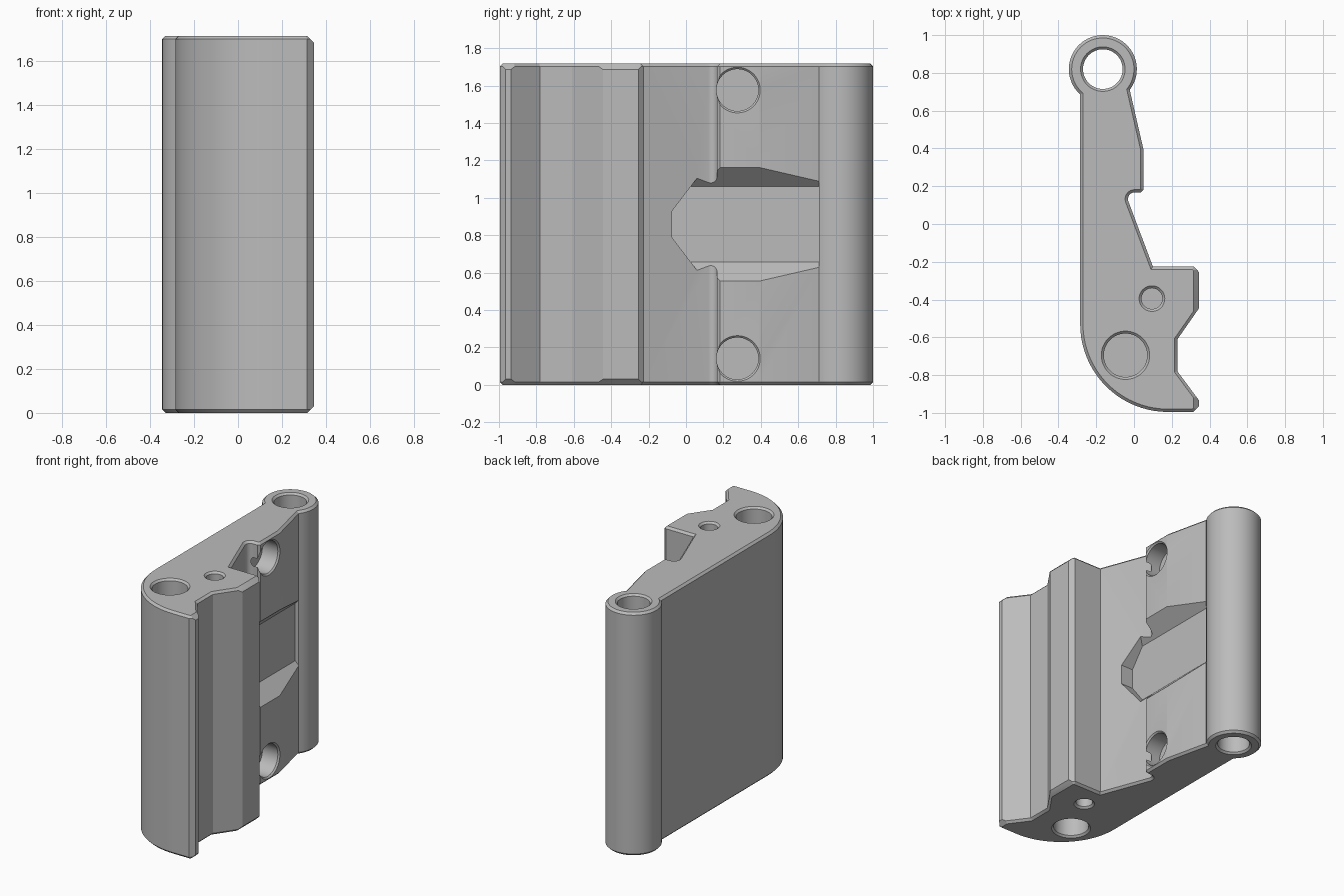
import bpy, bmesh
from math import sin, cos, radians
from mathutils import Vector

H = 1.717          # height of the extrusion
MID = H / 2
EDGE = 0.015       # chamfer on both ends

if "Cube" in bpy.data.objects:
    bpy.data.objects.remove(bpy.data.objects["Cube"], do_unlink=True)

grey = bpy.data.materials.new("mid_grey")
grey.use_nodes = True
grey.diffuse_color = (0.5, 0.5, 0.5, 1)
grey.node_tree.nodes["Principled BSDF"].inputs["Base Color"].default_value = (0.5, 0.5, 0.5, 1)


def arc(cx, cy, r, a0, a1, n):
    angles = [radians(a0 + (a1 - a0) * i / n) for i in range(n + 1)]
    return [(cx + r * cos(a), cy + r * sin(a)) for a in angles]


def loft(name, loops, chamfer=0):
    """Closed solid through equal-length loops of 3D points."""
    bm = bmesh.new()
    rows = [[bm.verts.new(p) for p in loop] for loop in loops]
    n = len(rows[0])
    for a, b in zip(rows, rows[1:]):
        for i in range(n):
            j = (i + 1) % n
            bm.faces.new((a[i], a[j], b[j], b[i]))
    caps = [bm.faces.new(rows[0][::-1]), bm.faces.new(rows[-1])]
    bmesh.ops.recalc_face_normals(bm, faces=bm.faces[:])
    if chamfer:
        edges = [e for f in caps for e in f.edges]
        bmesh.ops.bevel(bm, geom=edges, offset=chamfer, segments=1,
                        affect='EDGES', clamp_overlap=False)
    mesh = bpy.data.meshes.new(name)
    bm.to_mesh(mesh)
    bm.free()
    mesh.materials.append(grey)
    obj = bpy.data.objects.new(name, mesh)
    bpy.context.collection.objects.link(obj)
    return obj


def bore(name, mouth, inward, r, depth, rim=0.013, through=False):
    """Round hole cutter with a countersunk mouth, running along inward."""
    mouth, inward = Vector(mouth), Vector(inward)
    u = inward.orthogonal().normalized()
    v = inward.cross(u)
    steps = [(-0.05, r + rim), (0, r + rim), (rim, r), (depth, r)]
    if through:
        steps[-1:] = [(depth - rim, r), (depth, r + rim), (depth + 0.05, r + rim)]
    return loft(name, [[mouth + inward * d + u * x + v * y
                        for x, y in arc(0, 0, rad, 0, 352.5, 47)]
                       for d, rad in steps])


# Body outline: jaw, groove, hinge barrel, straight back, curved nose
outline = [(0.315, -0.995), (0.345, -0.965), (0.345, -0.935), (0.23, -0.78),
           (0.23, -0.61), (0.32, -0.46), (0.345, -0.45 + 0.03), (0.345, -0.255),
           (0.315, -0.225), (0.1, -0.225)]
outline[5:7] = [(0.345, -0.445)]
outline += arc(0.003, 0.132, 0.035, 200, 90, 8)
outline += [(0.035, 0.167), (0.05, 0.182), (0.05, 0.395)]
outline += arc(-0.165, 0.82, 0.18, -37.7, 228, 40)
outline += arc(0.18, -0.53, 0.465, 180, 270, 20)
body = loft("hinge_body", [[(x, y, z) for x, y in outline] for z in (0, H)], EDGE)

cutters = [bore("barrel_hole", (-0.165, 0.82, H), (0, 0, -1), 0.105, H, through=True)]

# Blind holes in both ends and in the side face
for side, z, d in (("top", H, -1), ("bottom", 0, 1)):
    cutters += [
        bore(side + "_large_hole", (-0.045, -0.695, z), (0, 0, d), 0.115, 0.5),
        bore(side + "_small_hole", (0.095, -0.395, z), (0, 0, d), 0.055, 0.4),
        bore(side + "_side_hole", (0.05, 0.275, z + d * 0.141), (-1, 0, 0), 0.112, 0.13, 0.01),
    ]
    # Wider chamfer on the jaw tips
    tip = [(0.295, -0.02), (0.365, 0.05), (0.365, -0.02)]
    cutters.append(loft(side + "_tip_chamfer",
                        [[(x, y, z + d * t) for x, t in tip] for y in (-1.1, 0)]))


# Pocket with sloping sides and a pointed end
def pocket_loop(x, half):
    point = 0.06 + (half - 0.2475) / 1.315
    upper = [(0.71, half), (point, half), (-0.075, 0.07)]
    ring = upper + [(y, -w) for y, w in reversed(upper)]
    return [(x, y, MID + w) for y, w in ring]


cutters.append(loft("pocket", [pocket_loop(-0.05, 0.203), pocket_loop(0.2, 0.453)]))

# Cut everything and keep the result as plain geometry
for cutter in cutters:
    cutter.hide_render = True
    mod = body.modifiers.new(cutter.name, 'BOOLEAN')
    mod.operation = 'DIFFERENCE'
    mod.solver = 'EXACT'
    mod.object = cutter
bpy.context.view_layer.update()
graph = bpy.context.evaluated_depsgraph_get()
result = bpy.data.meshes.new_from_object(body.evaluated_get(graph))
body.modifiers.clear()
body.data = result
body.data.materials.clear()
body.data.materials.append(grey)
for poly in body.data.polygons:
    poly.material_index = 0
for cutter in cutters:
    bpy.data.objects.remove(cutter, do_unlink=True)

bpy.ops.object.select_all(action='DESELECT')
body.select_set(True)
bpy.context.view_layer.objects.active = body
bpy.ops.object.shade_smooth_by_angle(angle=radians(25))
